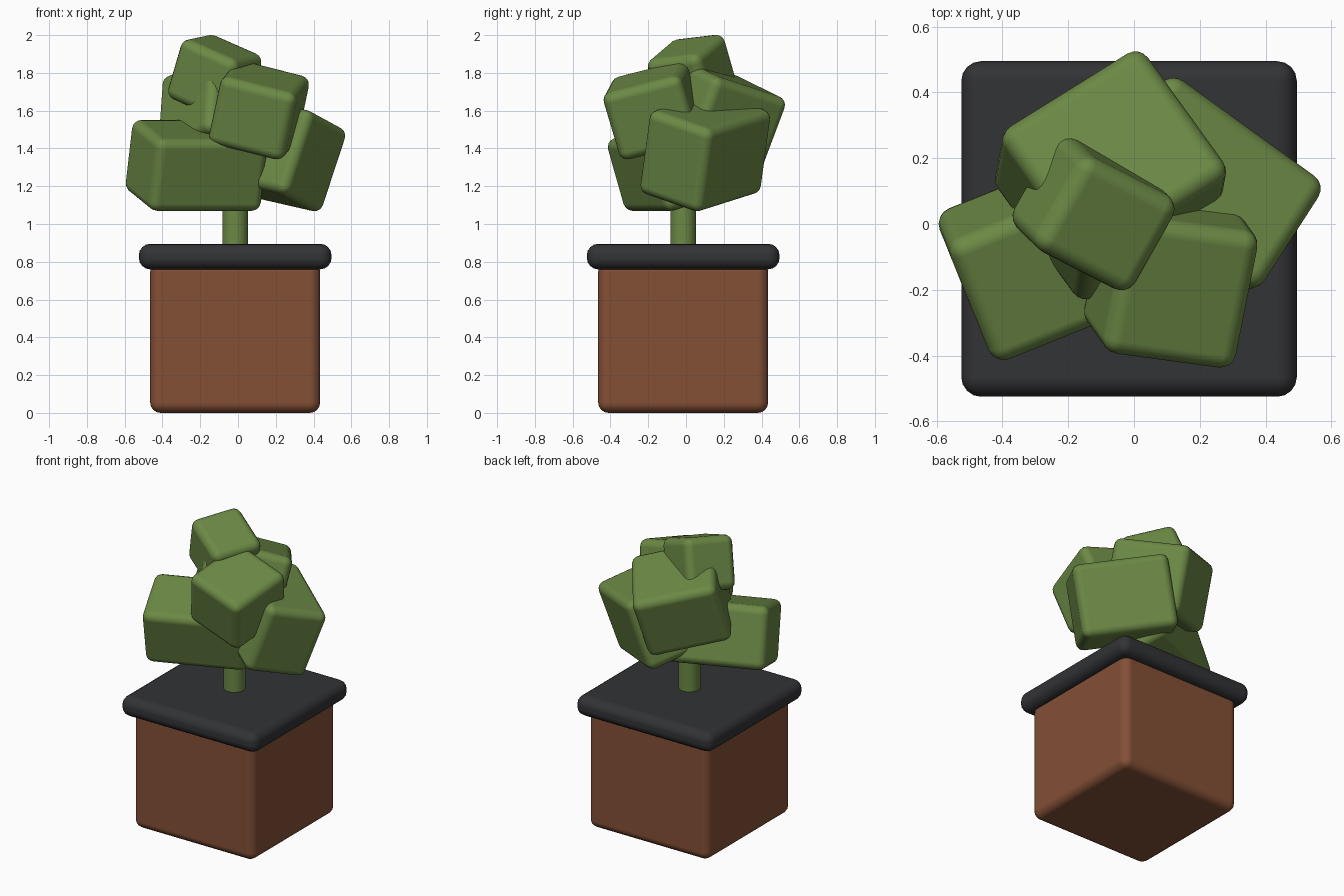
import bpy
from mathutils import Vector, Matrix

if "Cube" in bpy.data.objects:
    bpy.data.objects.remove(bpy.data.objects["Cube"])


def material(name, rgb):
    m = bpy.data.materials.new(name)
    m.diffuse_color = (*rgb, 1)
    m.use_nodes = True
    m.node_tree.nodes["Principled BSDF"].inputs["Base Color"].default_value = m.diffuse_color
    return m


brown = material("terracotta", (0.23, 0.08, 0.037))
dark = material("dark_rim", (0.032, 0.033, 0.036))
green = material("leaf_green", (0.15, 0.25, 0.06))


def finish(ob, name, mat):
    ob.name = name
    ob.data.materials.append(mat)
    bpy.ops.object.shade_smooth_by_angle(angle=0.7)
    return ob


def rounded_box(name, center, size, radius, mat, x_axis=(1, 0, 0), z_axis=(0, 0, 1)):
    """Bevelled box oriented by its local x and z directions."""
    bpy.ops.mesh.primitive_cube_add(size=1)
    ob = bpy.context.object
    ob.data.transform(Matrix.Diagonal((*size, 1)))
    z = Vector(z_axis).normalized()
    y = z.cross(Vector(x_axis)).normalized()
    x = y.cross(z)
    rot = Matrix((x, y, z)).transposed().to_4x4()
    ob.matrix_world = Matrix.Translation(center) @ rot
    bev = ob.modifiers.new("round", 'BEVEL')
    bev.width = radius
    bev.segments = 4
    bev.harden_normals = True
    return finish(ob, name, mat)


# Pot and its overhanging rim
C = -0.015
rounded_box("pot", (C, C, 0.4), (0.9, 0.9, 0.8), 0.055, brown)
rounded_box("pot_rim", (C, C, 0.8275), (1.02, 1.02, 0.135), 0.06, dark)

# Trunk
bpy.ops.mesh.primitive_cylinder_add(vertices=24, radius=0.068, depth=0.6,
                                    location=(C, C, 1.15))
finish(bpy.context.object, "trunk", green)

# Foliage blocks: name, centre, size, local x direction, local z direction
blocks = [
    ("left", (-0.22, -0.08, 1.31), (0.64, 0.42, 0.40),
     (0.927, 0.375, 0), (0.11, -0.271, 0.956)),
    ("front", (0.112, -0.165, 1.603), (0.42, 0.44, 0.38),
     (0.96, -0.13, -0.245), (0.20, -0.28, 0.94)),
    ("right", (0.181, 0.102, 1.381), (0.60, 0.41, 0.47),
     (0.796, -0.577, -0.183), (0.31, 0.13, 0.942)),
    ("top", (-0.123, 0.035, 1.781), (0.36, 0.33, 0.34),
     (0.827, -0.426, -0.363), (0.27, -0.265, 0.925)),
    ("back", (-0.071, 0.148, 1.575), (0.53, 0.50, 0.44),
     (0.82, 0.51, -0.25), (0.065, 0.35, 0.93)),
]
for name, center, size, xa, za in blocks:
    rounded_box("foliage_" + name, center, size, 0.05, green, xa, za)
